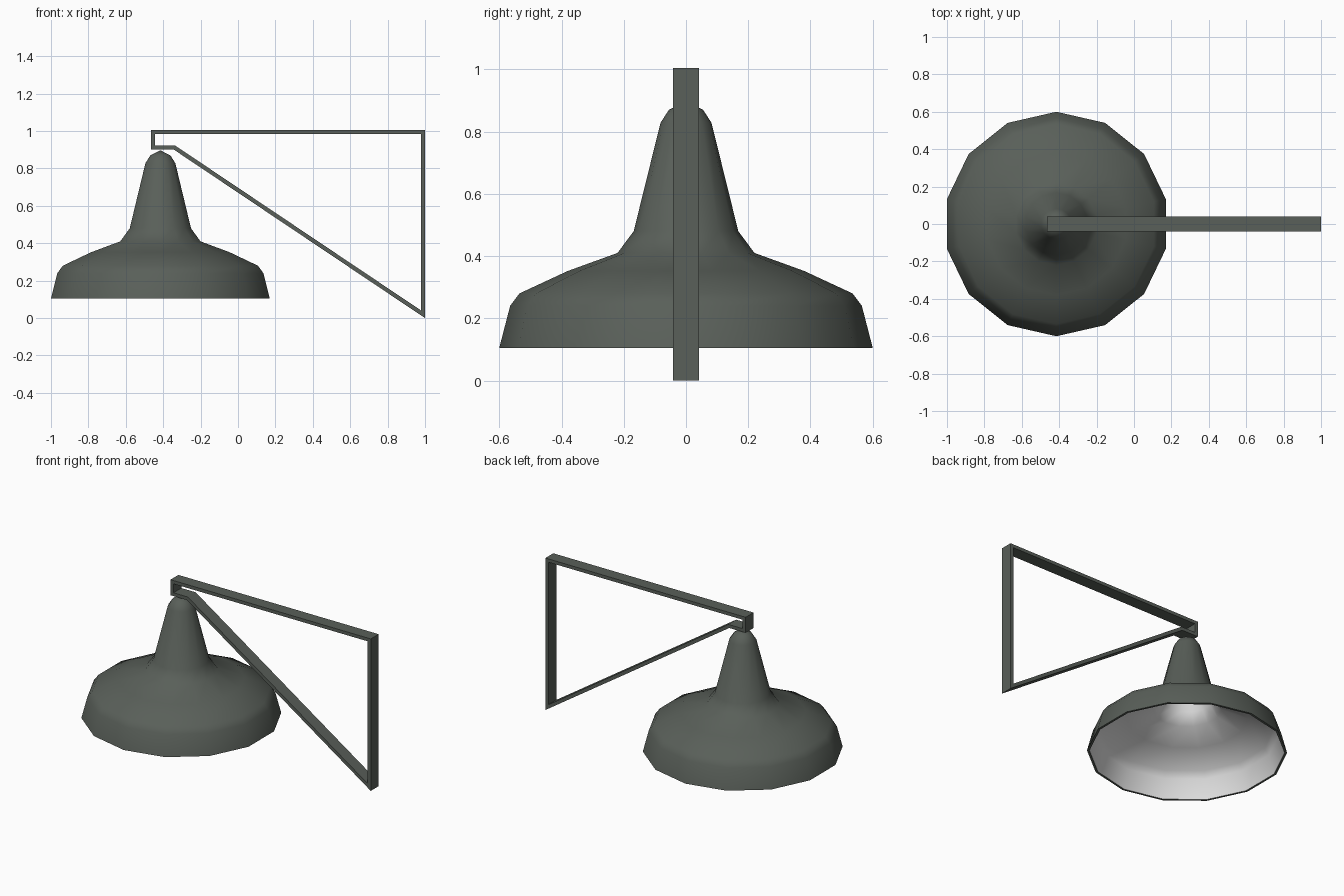
import bpy, bmesh, math
from mathutils import Vector

if "Cube" in bpy.data.objects:
    bpy.data.objects.remove(bpy.data.objects["Cube"])


def material(name, rgb):
    m = bpy.data.materials.new(name)
    m.diffuse_color = (*rgb, 1)
    m.use_nodes = True
    m.node_tree.nodes["Principled BSDF"].inputs["Base Color"].default_value = m.diffuse_color
    return m


dark = material("dark_grey_green", (0.10, 0.115, 0.10))
light = material("light_inner_enamel", (0.75, 0.75, 0.75))


def make_object(name, bm, mats, angle):
    me = bpy.data.meshes.new(name)
    bm.to_mesh(me)
    bm.free()
    ob = bpy.data.objects.new(name, me)
    bpy.context.collection.objects.link(ob)
    for m in mats:
        me.materials.append(m)
    bpy.ops.object.select_all(action='DESELECT')
    bpy.context.view_layer.objects.active = ob
    ob.select_set(True)
    bpy.ops.object.shade_smooth_by_angle(angle=math.radians(angle))
    return ob


# Lamp shade: 14-sided lathe, outside profile up and inside profile back down
SIDES, CX = 14, -0.415
outer = [(0.6, 0.105), (0.565, 0.24), (0.535, 0.28), (0.38, 0.352), (0.22, 0.41),
         (0.168, 0.48), (0.082, 0.828), (0.055, 0.87), (0.0, 0.897)]
inner = [(max(r - 0.015, 0), z - (0.0 if i == 0 else 0.012)) for i, (r, z) in enumerate(outer)]
bm = bmesh.new()


def rings(profile):
    out = []
    for r, z in profile:
        if r == 0:
            out.append([bm.verts.new((CX, 0, z))])
        else:
            angles = [math.pi / 2 + 2 * math.pi * k / SIDES for k in range(SIDES)]
            out.append([bm.verts.new((CX + r * math.cos(a), r * math.sin(a), z)) for a in angles])
    return out


def bridge(a, b, mat, flip=False):
    for k in range(SIDES):
        n = (k + 1) % SIDES
        vs = [a[k], a[n], b[n], b[k]] if len(b) > 1 else [a[k], a[n], b[0]]
        bm.faces.new(vs[::-1] if flip else vs).material_index = mat


out_rings, in_rings = rings(outer), rings(inner)
for a, b in zip(out_rings, out_rings[1:]):
    bridge(a, b, 0)
for a, b in zip(in_rings, in_rings[1:]):
    bridge(a, b, 1, True)
bridge(out_rings[0], in_rings[0], 0, True)  # rim
make_object("lamp_shade", bm, [dark, light], 50)

# Wall bracket: closed flat-bar loop, mitred inwards and extruded across y
path = [Vector(p) for p in [(-0.465, 1.005), (-0.465, 0.902), (-0.345, 0.902), (1, 0.0), (1, 1.005)]]
T, HALF = 0.022, 0.041
inset = []
for i, p in enumerate(path):
    d0 = (p - path[i - 1]).normalized()
    d1 = (path[(i + 1) % len(path)] - p).normalized()
    n0, n1 = Vector((-d0.y, d0.x)), Vector((-d1.y, d1.x))
    inset.append(p + (n0 + n1) * T / (1 + n0.dot(n1)))
bm = bmesh.new()
sections = [[bm.verts.new((q.x, y, q.y)) for q, y in
             ((p, -HALF), (p, HALF), (s, HALF), (s, -HALF))] for p, s in zip(path, inset)]
for i, a in enumerate(sections):
    b = sections[(i + 1) % len(sections)]
    for k in range(4):
        n = (k + 1) % 4
        bm.faces.new((a[k], a[n], b[n], b[k]))
bmesh.ops.recalc_face_normals(bm, faces=bm.faces)
make_object("wall_bracket", bm, [dark], 30)
